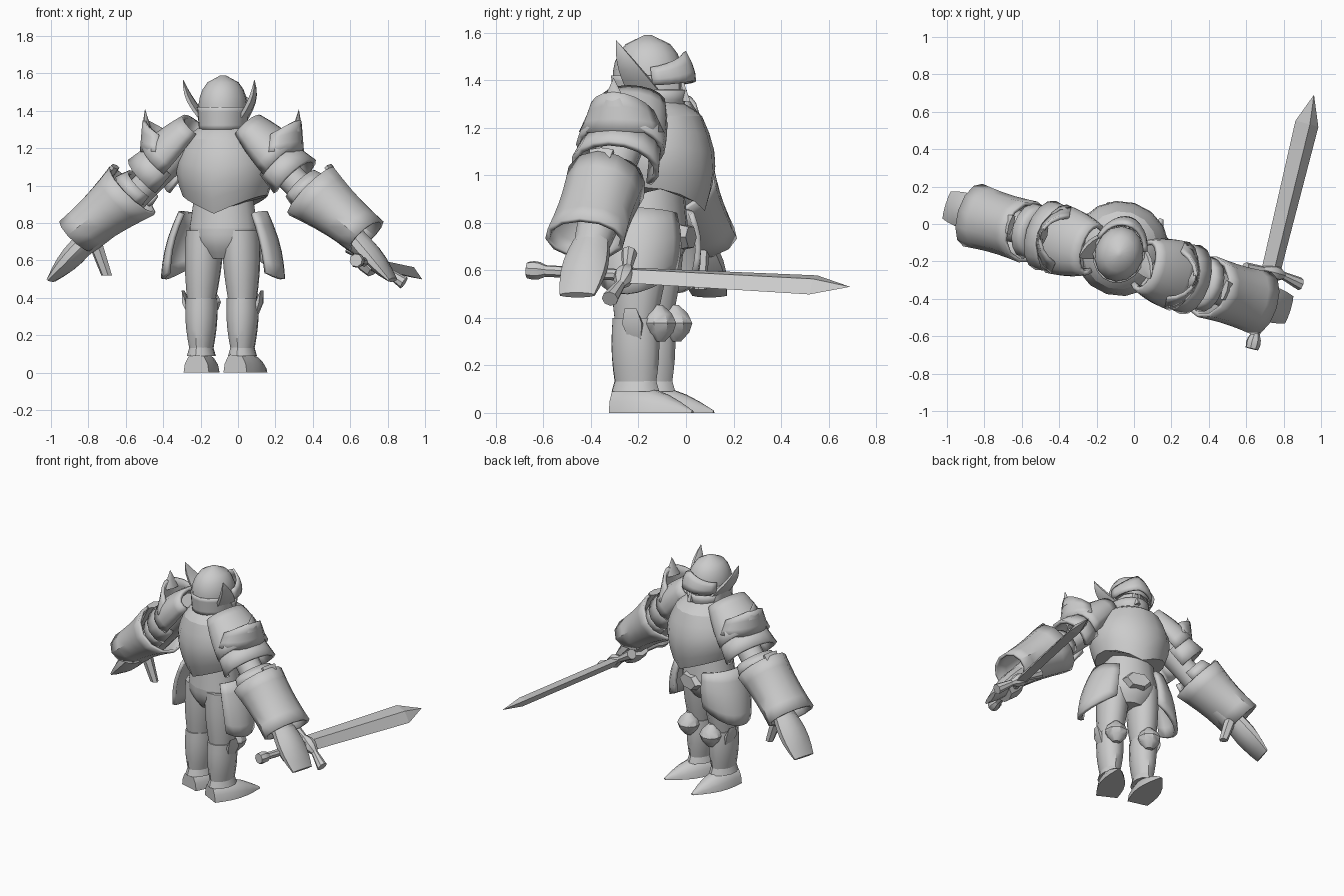
import bpy, bmesh, math
from mathutils import Matrix, Vector

cube = bpy.data.objects.get("Cube")
if cube:
    bpy.data.objects.remove(cube, do_unlink=True)

grey = bpy.data.materials.new("plain_grey")
grey.use_nodes = True
grey.diffuse_color = (.6, .6, .6, 1)
grey.node_tree.nodes["Principled BSDF"].inputs["Base Color"].default_value = grey.diffuse_color
parts = []


def frame(origin, x_axis, y_axis, z_axis):
    matrix = Matrix((x_axis, y_axis, z_axis)).transposed().to_4x4()
    matrix.translation = Vector(origin)
    return matrix


def mix(pair, t):
    return pair[0] + (pair[1] - pair[0]) * t


def tube(name, place, start, end, wide, deep, bulge=0, bend=(0, 0, 0), dip=(0, 0),
         sides=12, steps=5, arc=None, thick=0, dome=False):
    """Tapered elliptical tube that can bulge, bend or dome; thick makes it an open shell."""
    bm = bmesh.new()
    columns = sides + 1 if arc else sides
    first, last = arc or (0, 360)
    rows = []
    for step in range(steps + 1):
        t = step / steps
        swell = math.sin(math.pi * t)
        centre = Vector(start).lerp(Vector(end), t) + Vector(bend) * swell
        scale = math.sqrt(max(1 - t * t, .01)) if dome else 1
        width = (mix(wide, t) + bulge * swell) * scale
        depth = (mix(deep, t) + bulge * swell) * scale
        row = []
        for column in range(columns):
            angle = math.radians(mix((first, last), column / sides))
            offset = Vector((width * math.cos(angle), depth * math.sin(angle),
                             -mix(dip, t) * (1 - abs(math.cos(angle)))))
            point = place @ (centre + offset)
            point.z = max(point.z, 0)
            row.append(bm.verts.new(point))
        rows.append(row)
    for low, high in zip(rows, rows[1:]):
        for column in range(sides):
            following = (column + 1) % columns
            bm.faces.new((low[column], low[following], high[following], high[column]))
    if not thick:
        bm.faces.new(rows[0])
        bm.faces.new(rows[-1])
    bmesh.ops.recalc_face_normals(bm, faces=bm.faces)
    mesh = bpy.data.meshes.new(name)
    bm.to_mesh(mesh)
    bm.free()
    mesh.materials.append(grey)
    part = bpy.data.objects.new(name, mesh)
    bpy.context.collection.objects.link(part)
    if thick:
        solid = part.modifiers.new("thickness", "SOLIDIFY")
        solid.thickness, solid.offset = thick, 0
    parts.append(part)


# The figure is symmetric within a turned body frame
body = Matrix.Translation((-.08, -.16, 0)) @ Matrix.Rotation(math.radians(-17), 4, "Z")
x_axis, y_axis, z_axis = Matrix.Identity(3)

# Trunk
tube("breastplate", body, start=(0, .04, .95), end=(0, .02, 1.25), wide=(.23, .2),
     deep=(.21, .21), bulge=.045, dip=(.1, 0), sides=16)
tube("collar", body, start=(0, .02, 1.25), end=(0, 0, 1.33), wide=(.2, .1),
     deep=(.21, .1), bulge=.01, sides=16, steps=3)
tube("waist", body, start=(0, .01, .97), end=(0, .01, .77), wide=(.16, .19), deep=(.14, .16))
tube("seat", body, start=(0, .01, .77), end=(0, .01, .61), wide=(.19, .11), deep=(.16, .1),
     bulge=.02)
tube("belt_plate", body @ frame((0, .15, .74), x_axis, z_axis, y_axis), start=(0, 0, 0),
     end=(0, 0, .04), wide=(.1, .08), deep=(.06, .05), sides=6, steps=1)

# Head and helmet
tube("head", body, start=(0, .05, 1.23), end=(0, .04, 1.46), wide=(.05, .08),
     deep=(.07, .1), bulge=.02, sides=10)
tube("nose", body, start=(0, .16, 1.31), end=(0, .15, 1.39), wide=(.02, .01),
     deep=(.03, .01), sides=5, steps=1)
tube("helmet", body, start=(0, 0, 1.4), end=(0, 0, 1.59), wide=(.13, .14),
     deep=(.15, .16), sides=14, dome=True)
tube("helmet_back", body, start=(0, 0, 1.3), end=(0, 0, 1.42), wide=(.12, .13),
     deep=(.14, .15), arc=(155, 385), thick=.015)
tube("visor", body, start=(0, .01, 1.38), end=(0, .01, 1.45), wide=(.13, .13),
     deep=(.19, .15), bulge=.01, dip=(-.02, -.07), arc=(15, 165), thick=.015, steps=3)
tube("chin_guard", body, start=(0, .02, 1.24), end=(0, .02, 1.36), wide=(.08, .12),
     deep=(.1, .14), bulge=.01, arc=(-20, 200), thick=.015, steps=3)

for sign, side in ((1, "left"), (-1, "right")):
    half = body @ Matrix.Diagonal((sign, 1, 1, 1))

    def add(name, place=Matrix(), **shape):
        tube(side + "_" + name, half @ place, **shape)

    add("helmet_horn", start=(.11, .01, 1.36), end=(.2, -.08, 1.57), wide=(.02, 0),
        deep=(.08, 0), bulge=.01, bend=(.02, 0, 0), sides=6)

    # Leg
    add("thigh", start=(.1, 0, .76), end=(.115, -.02, .38), wide=(.1, .075),
        deep=(.13, .09), bulge=.01)
    add("greave", start=(.115, -.02, .12), end=(.115, -.02, .4), wide=(.06, .085),
        deep=(.09, .1), bulge=.01)
    add("greave_rim", start=(.115, -.02, .09), end=(.115, -.02, .14), wide=(.075, .06),
        deep=(.105, .09), steps=1)
    foot = (Matrix.Translation((.12, 0, 0))
            @ Matrix.Rotation(math.radians(-6 - 4 * sign), 4, "Z")
            @ frame((0, 0, 0), x_axis, z_axis, y_axis))
    add("boot", foot, start=(0, 0, -.11), end=(0, 0, .25), wide=(.07, .01),
        deep=(.11, .01), bulge=.04, sides=14, steps=6)
    add("knee_guard", start=(.115, .09, .3), end=(.115, .08, .455), wide=(.025, .02),
        deep=(.02, .02), bulge=.055, sides=8, steps=4)
    add("knee_wing", start=(.19, 0, .31), end=(.22, -.01, .44), wide=(0, 0),
        deep=(.03, .03), bulge=.02, sides=6, steps=2)
    add("hip_plate", start=(.08, 0, .86), end=(.08, 0, .5), wide=(.15, .25),
        deep=(.16, .17), bulge=.02, dip=(.03, -.14), arc=(-40, 75), thick=.025, sides=8)

    # Arm, built along its own sloping axis
    arm = frame((.22, -.02, 1.2), (.69, 0, .72), y_axis, (.72, 0, -.69))
    add("upper_arm", arm, start=(0, 0, -.06), end=(0, 0, .4), wide=(.1, .08),
        deep=(.11, .08), bulge=-.01)
    add("forearm", arm, start=(0, 0, .36), end=(.01, 0, .78), wide=(.08, .06),
        deep=(.08, .07), bulge=.015)
    add("shoulder_guard", arm, start=(.03, 0, -.13), end=(.02, 0, .14), wide=(.08, .13),
        deep=(.13, .18), bulge=.01, arc=(-125, 125), thick=.025)
    add("shoulder_band", arm, start=(.01, 0, .12), end=(.01, 0, .25), wide=(.12, .14),
        deep=(.16, .18), arc=(-135, 135), thick=.025, steps=2)
    add("shoulder_crest", start=(.25, -.02, 1.18), end=(.25, -.02, 1.35), wide=(.19, .18),
        deep=(.19, .14), dip=(0, .12), arc=(-70, 70), thick=.02, sides=8, steps=3)
    add("shoulder_spike", start=(.42, -.02, 1.29), end=(.43, -.02, 1.41), wide=(.025, 0),
        deep=(.06, 0), sides=8, steps=2)
    add("elbow_band", arm, start=(.01, 0, .3), end=(.015, 0, .37), wide=(.1, .12),
        deep=(.12, .14), arc=(-140, 140), thick=.025, steps=1)
    add("gauntlet", arm, start=(.03, -.01, .36), end=(.07, -.01, .75), wide=(.17, .11),
        deep=(.16, .165), bulge=-.01, thick=.02)
    add("gauntlet_crest", arm, start=(.19, 0, .34), end=(.15, 0, .56), wide=(.02, .02),
        deep=(.06, .02), sides=6, steps=2)
    add("hand", arm, start=(.015, 0, .72), end=(0, 0, 1.02), wide=(.06, .015),
        deep=(.08, .08), bulge=.02, sides=10)
    if side == "right":
        add("thumb", frame((.66, .03, .52), x_axis, y_axis, (.06, -.02, .18)),
            start=(0, 0, 0), end=(0, 0, 1), wide=(.03, .04), deep=(.025, .04),
            sides=6, steps=2)
    else:
        add("gripping_fingers", arm, start=(-.03, 0, .79), end=(-.03, 0, .91),
            wide=(.05, .05), deep=(.07, .08), bulge=.01, sides=8, steps=2)

# Sword, laid along the line from pommel to tip
along = Vector((.33, 1.35, -.07)).normalized()
across = Vector((.3, -.12, -.2))
across = (across - along * across.dot(along)).normalized()
flat = along.cross(across)
sword = frame((.73, -.26, .58), across, flat, along)
guard = frame((.745, -.26, .575), along, flat, across)
tube("sword_blade", sword, start=(0, 0, 0), end=(0, 0, .82), wide=(.06, .075),
     deep=(.03, .03), sides=4, steps=2)
tube("sword_tip", sword, start=(0, 0, .82), end=(0, 0, .98), wide=(.075, 0),
     deep=(.03, 0), sides=4, steps=2)
tube("sword_grip", sword, start=(0, 0, -.4), end=(0, 0, 0), wide=(.025, .025),
     deep=(.025, .025), sides=8)
tube("sword_pommel", sword, start=(0, 0, -.42), end=(0, 0, -.34), wide=(.035, .025),
     deep=(.035, .025), bulge=.01, sides=8, steps=3)
tube("guard_boss", guard, start=(0, 0, -.07), end=(0, 0, .07), wide=(.02, .02),
     deep=(.02, .02), bulge=.025, sides=8, steps=4)
for sign, label in ((1, "outer"), (-1, "inner")):
    tube("guard_" + label, guard, start=(0, 0, .05 * sign), end=(-.02, 0, .18 * sign),
         wide=(.02, .035), deep=(.02, .035), sides=8, steps=2)

# Smooth shading with crisp plate edges
bpy.ops.object.select_all(action="DESELECT")
for part in parts:
    part.select_set(True)
bpy.context.view_layer.objects.active = parts[0]
bpy.ops.object.shade_smooth_by_angle(angle=math.radians(38))
